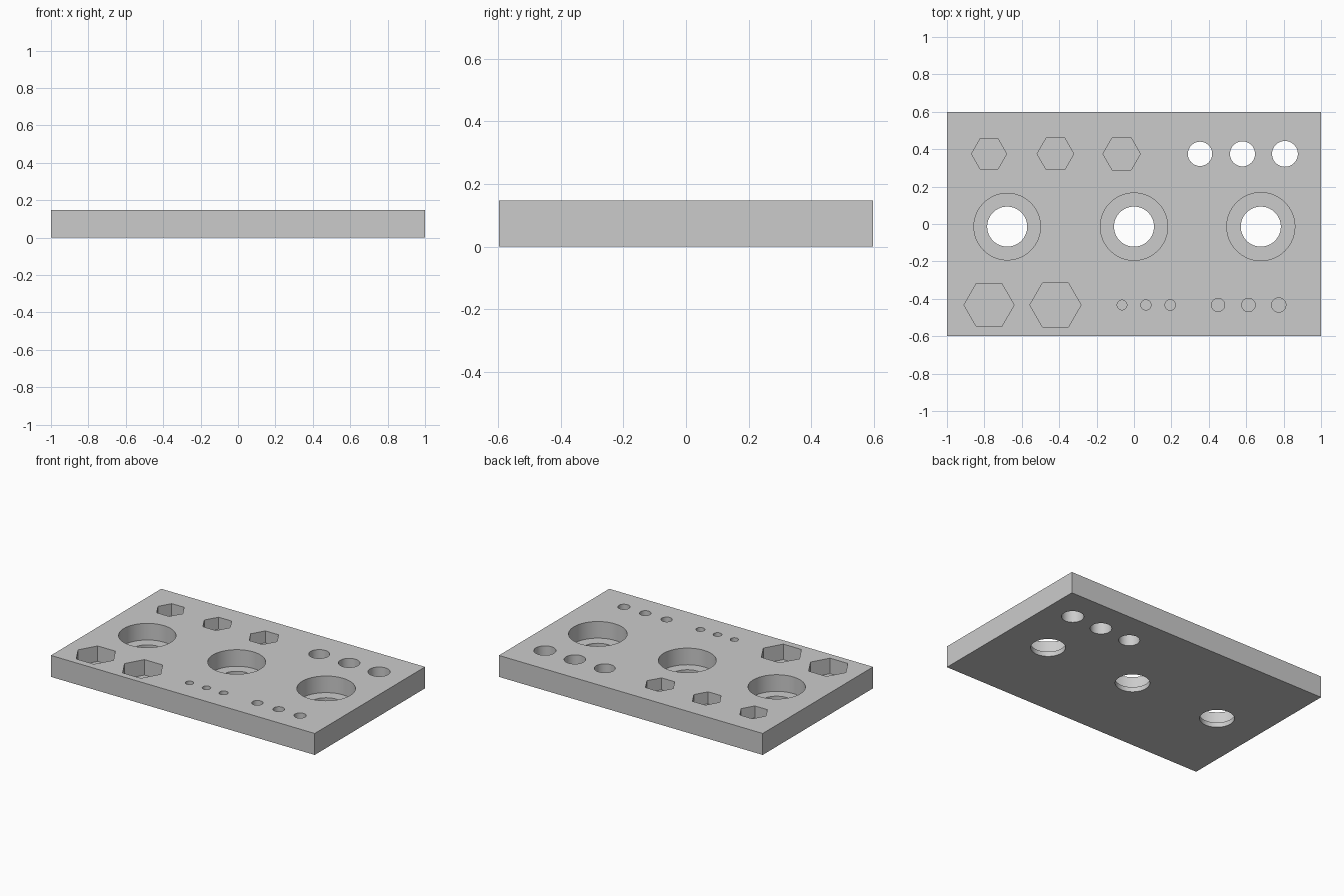
import bpy
import bmesh
import math
from mathutils import Matrix

cube = bpy.data.objects.get("Cube")
if cube:
    bpy.data.objects.remove(cube, do_unlink=True)

LENGTH, WIDTH, HEIGHT = 2.0, 1.195, 0.147

grey = bpy.data.materials.new("light_grey")
grey.use_nodes = True
grey.diffuse_color = (0.6, 0.6, 0.6, 1)
grey.node_tree.nodes["Principled BSDF"].inputs["Base Color"].default_value = (0.6, 0.6, 0.6, 1)


def make_object(name, bm):
    mesh = bpy.data.meshes.new(name)
    bm.to_mesh(mesh)
    bm.free()
    obj = bpy.data.objects.new(name, mesh)
    bpy.context.collection.objects.link(obj)
    mesh.materials.append(grey)
    return obj


def add_hole(bm, x, y, radius, depth, sides=48):
    """Prism reaching from above the plate down to the given depth."""
    top, bottom = HEIGHT + 0.05, HEIGHT - depth
    place = Matrix.Translation((x, y, (top + bottom) / 2))
    # Hexagons need a corner along x
    place = place @ Matrix.Rotation(math.pi / 2, 4, "Z")
    bmesh.ops.create_cone(bm, cap_ends=True, segments=sides, radius1=radius,
                          radius2=radius, depth=top - bottom, matrix=place)


def cut(plate, bm):
    cutter = make_object("hole_cutter", bm)
    cutter.hide_render = True
    mod = plate.modifiers.new("holes", "BOOLEAN")
    mod.operation = "DIFFERENCE"
    mod.solver = "EXACT"
    mod.object = cutter
    bpy.context.view_layer.objects.active = plate
    bpy.ops.object.modifier_apply(modifier=mod.name)
    bpy.data.objects.remove(cutter, do_unlink=True)


# Flat plate
bm = bmesh.new()
bmesh.ops.create_cube(bm, size=1, matrix=Matrix.Translation((0, 0, HEIGHT / 2))
                      @ Matrix.Diagonal((LENGTH, WIDTH, HEIGHT, 1)))
plate = make_object("test_plate", bm)

THROUGH = HEIGHT + 0.05
pockets = bmesh.new()

# Small and large hexagonal nut pockets
for x, r in ((-0.775, 0.094), (-0.42, 0.098), (-0.066, 0.1)):
    add_hole(pockets, x, 0.375, r, 0.082, 6)
for x, r in ((-0.775, 0.134), (-0.42, 0.137)):
    add_hole(pockets, x, -0.433, r, 0.106, 6)

# Rod holes going right through
for x, r in ((0.353, 0.065), (0.58, 0.067), (0.807, 0.069)):
    add_hole(pockets, x, 0.375, r, THROUGH)

# Blind screw holes in two sizes
for x, r in ((-0.064, 0.026), (0.064, 0.027), (0.194, 0.028),
             (0.45, 0.035), (0.612, 0.036), (0.774, 0.038)):
    add_hole(pockets, x, -0.433, r, 0.114)

# Wide bearing seats, each with a narrower bore through its floor
bores = bmesh.new()
for x, r in ((-0.678, 0.178), (0, 0.18), (0.678, 0.182)):
    add_hole(pockets, x, -0.014, r, 0.114, 64)
    add_hole(bores, x, -0.014, 0.107, THROUGH, 64)

cut(plate, pockets)
cut(plate, bores)

# Smooth round walls, crisp edges
bpy.ops.object.select_all(action="DESELECT")
plate.select_set(True)
bpy.context.view_layer.objects.active = plate
bpy.ops.object.shade_smooth_by_angle(angle=math.radians(30))
